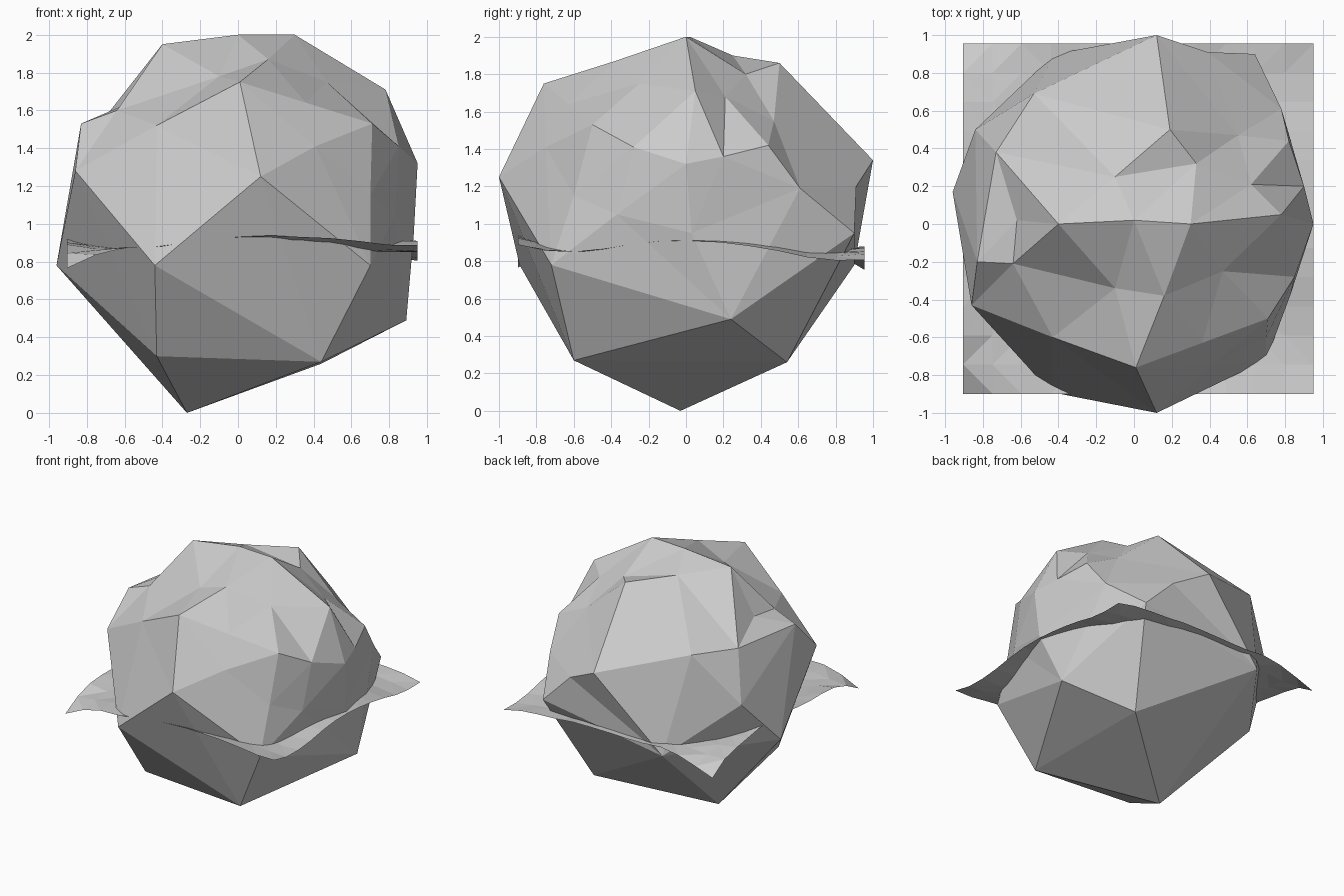
import bpy, bmesh, math
from mathutils import Vector, noise

if "Cube" in bpy.data.objects:
    bpy.data.objects.remove(bpy.data.objects["Cube"])

# Rock: corner points, skinned by their direction from the centre so dents are allowed
CENTRE = Vector((0, 0, 1))
CORNERS = [
    # underside
    (-.27, -.03, 0), (.44, -.6, .27), (-.43, -.56, .3), (.44, .54, .26), (.89, .24, .49),
    # waist
    (-.44, -.89, .78), (.7, -.72, .78), (-.96, .17, .78), (-.42, .9, .78), (.64, .9, .95),
    (.93, .03, .95),
    # shoulders
    (.12, -1, 1.25), (-.86, -.43, 1.28), (.95, 0, 1.32), (.12, 1, 1.34), (-.84, .5, 1.15),
    (.9, .2, 1.36), (.82, .44, 1.42), (.78, .61, 1.19), (.39, .91, 1.2),
    (.41, -.75, 1.41), (.7, -.6, 1.15), (.83, -.37, 1.05), (.85, -.28, 1.41),
    # crown
    (.01, -.76, 1.75), (.71, -.5, 1.53), (.78, .05, 1.71), (.3, 0, 2), (-.4, 0, 1.95),
    (-.83, -.2, 1.53), (-.73, .38, 1.53), (-.53, .69, 1.54), (.19, .5, 1.86),
    (0, .02, 2), (.16, -.38, 1.87), (.36, -.63, 1.64), (-.43, -.6, 1.52),
    # dents
    (.55, .47, 1.55), (.62, .21, 1.68), (.33, .32, 1.8), (-.1, .25, 1.9),
    (.47, -.25, 1.75), (-.62, .02, 1.62), (-.1, -.34, 1.78), (-.64, -.21, 1.6),
]


def finish(bm, name):
    mesh = bpy.data.meshes.new(name)
    bm.to_mesh(mesh)
    bm.free()
    obj = bpy.data.objects.new(name, mesh)
    bpy.context.collection.objects.link(obj)
    return obj


bm = bmesh.new()
rays = [(bm.verts.new((Vector(p) - CENTRE).normalized()), p) for p in CORNERS]
bmesh.ops.convex_hull(bm, input=bm.verts[:])
for v, p in rays:
    v.co = p
bmesh.ops.recalc_face_normals(bm, faces=bm.faces[:])
# flip the front crease so it runs from the prow down to the underside
crease = bm.edges.get((rays[5][0], rays[6][0]))
if crease:
    bmesh.ops.rotate_edges(bm, edges=[crease], use_ccw=False)
finish(bm, "rock")

# Water: thin wavy square sheet through the waist
bm = bmesh.new()
bmesh.ops.create_grid(bm, x_segments=12, y_segments=12, size=.927)
for v in bm.verts:
    x, y = v.co.x, v.co.y
    v.co.x += .023
    v.co.y += .028
    z = .88 + .035 * math.cos(4.2 * y) * (.6 + .4 * x)
    z += .03 * noise.noise(Vector((x * 3, y * 3, .5)))
    if x < 0:    # left edge lifts in the middle, corners droop
        z += .05 * x ** 4 - .28 * (x * y) ** 4
    else:        # far right corner droops
        z -= .08 * max(0, x * y) ** 3
    if y < 0:    # front edge rises towards the middle
        z += (.03 + .05 * (1 - x * x)) * y ** 4 * (1 if x > 0 else 1 + x)
    v.co.z = z
bmesh.ops.triangulate(bm, faces=bm.faces[:])
finish(bm, "water_sheet")
